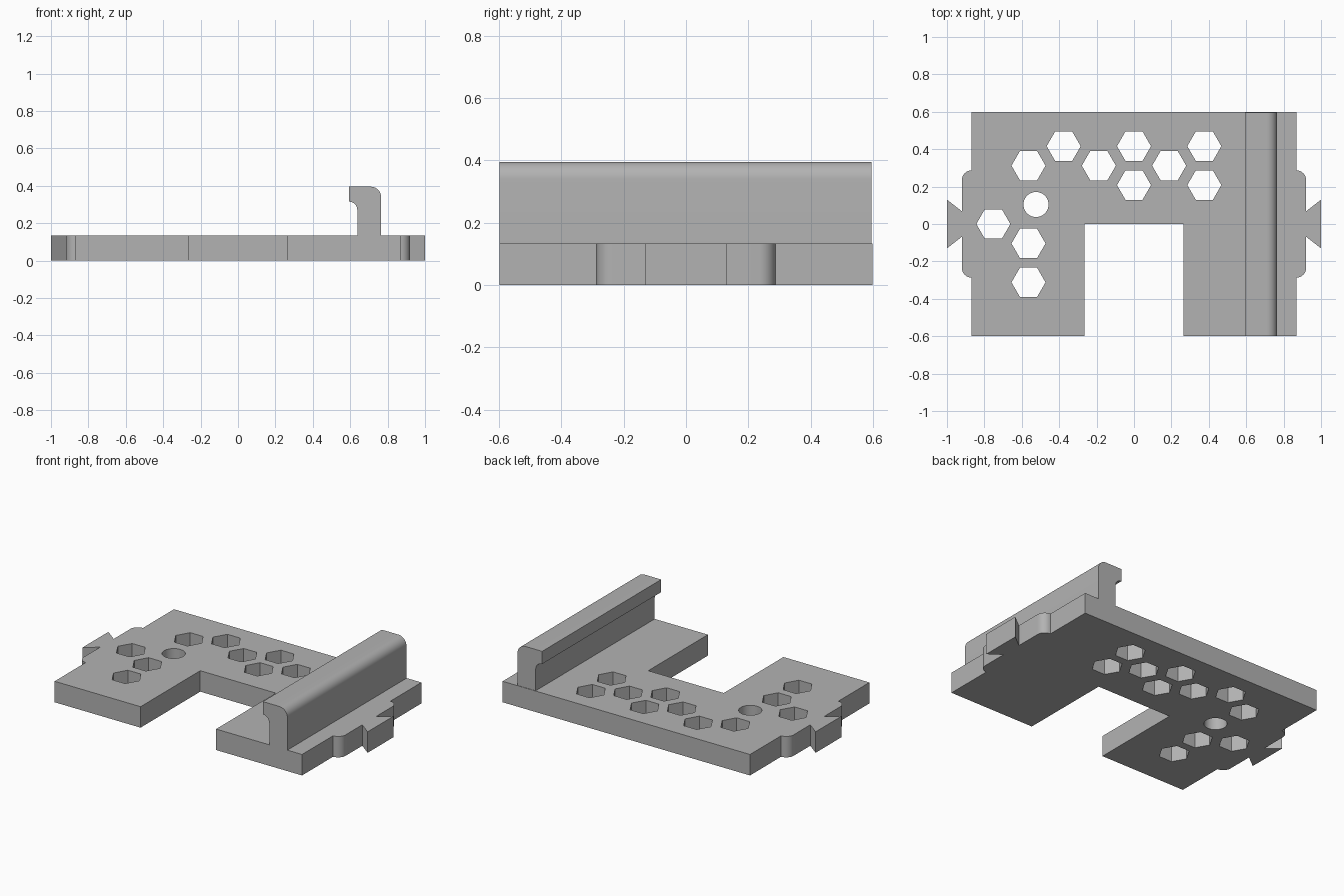
import bpy, bmesh
from math import sin, cos, radians
from mathutils import Matrix

cube = bpy.data.objects.get("Cube")
if cube:
    bpy.data.objects.remove(cube, do_unlink=True)

grey = bpy.data.materials.new("plain grey")
grey.use_nodes = True
colour = (0.45, 0.45, 0.45, 1)
grey.diffuse_color = colour
grey.node_tree.nodes["Principled BSDF"].inputs["Base Color"].default_value = colour


def arc(cx, cy, r, start, end, steps):
    angles = [radians(start + (end - start) * i / steps) for i in range(steps + 1)]
    return [(cx + r * cos(a), cy + r * sin(a)) for a in angles]


def extrude_outline(name, loops, depth, matrix):
    """Fill closed outlines (the inner ones become holes) and give them depth."""
    curve = bpy.data.curves.new(name, "CURVE")
    curve.dimensions = "2D"
    curve.fill_mode = "BOTH"
    curve.extrude = depth / 2
    for pts in loops:
        spline = curve.splines.new("POLY")
        spline.points.add(len(pts) - 1)
        for point, (x, y) in zip(spline.points, pts):
            point.co = (x, y, 0, 1)
        spline.use_cyclic_u = True
    source = bpy.data.objects.new(name + " outline", curve)
    bpy.context.collection.objects.link(source)
    bpy.context.view_layer.update()
    mesh = bpy.data.meshes.new_from_object(
        source.evaluated_get(bpy.context.evaluated_depsgraph_get()))
    bpy.data.objects.remove(source, do_unlink=True)

    # Weld caps to walls and move into place
    bm = bmesh.new()
    bm.from_mesh(mesh)
    bmesh.ops.remove_doubles(bm, verts=bm.verts, dist=0.0001)
    bmesh.ops.transform(bm, matrix=matrix, verts=bm.verts)
    bmesh.ops.recalc_face_normals(bm, faces=bm.faces)
    bm.to_mesh(mesh)
    bm.free()
    mesh.name = name
    mesh.materials.clear()
    mesh.materials.append(grey)
    obj = bpy.data.objects.new(name, mesh)
    bpy.context.collection.objects.link(obj)
    bpy.ops.object.select_all(action="DESELECT")
    obj.select_set(True)
    bpy.context.view_layer.objects.active = obj
    bpy.ops.object.shade_smooth_by_angle(angle=radians(30))
    return obj


# Base plate outline: slot, rounded shoulder and dovetail on the +x side, mirrored
thick = 0.133
side = [(0.265, 0), (0.265, -0.598), (0.868, -0.598)]
side += arc(0.868, -0.235, 0.052, -90, 0, 8)
side += [(0.92, -0.068), (1, -0.13), (1, 0.13), (0.92, 0.068)]
side += arc(0.868, 0.235, 0.052, 0, 90, 8)
side += [(0.868, 0.598)]
outline = side + [(-x, y) for x, y in reversed(side)]

# Hexagonal holes on a honeycomb grid and one round hole
cells = [(-3, 3), (-2, 4), (-1, 3), (0, 4), (0, 2), (1, 3), (2, 4), (2, 2),
         (-4, 0), (-3, -1), (-3, -3)]
holes = [arc(i * 0.188, j * 0.104, 0.091, 0, 300, 5) for i, j in cells]
holes.append(arc(-0.524, 0.104, 0.067, 0, 350, 35))
extrude_outline("base_plate", [outline] + holes, thick,
                Matrix.Translation((0, 0, thick / 2)))

# Hooked rail: profile in x and z, run along y
rail = [(0.638, thick), (0.765, thick)]
rail += arc(0.71, 0.34, 0.055, 0, 90, 10)
rail += [(0.593, 0.395)]
rail += arc(0.593, 0.27, 0.045, 90, 0, 8)
extrude_outline("hooked_rail", [rail], 1.193,
                Matrix.Translation((0, -0.0015, 0)) @ Matrix.Rotation(radians(90), 4, "X"))
